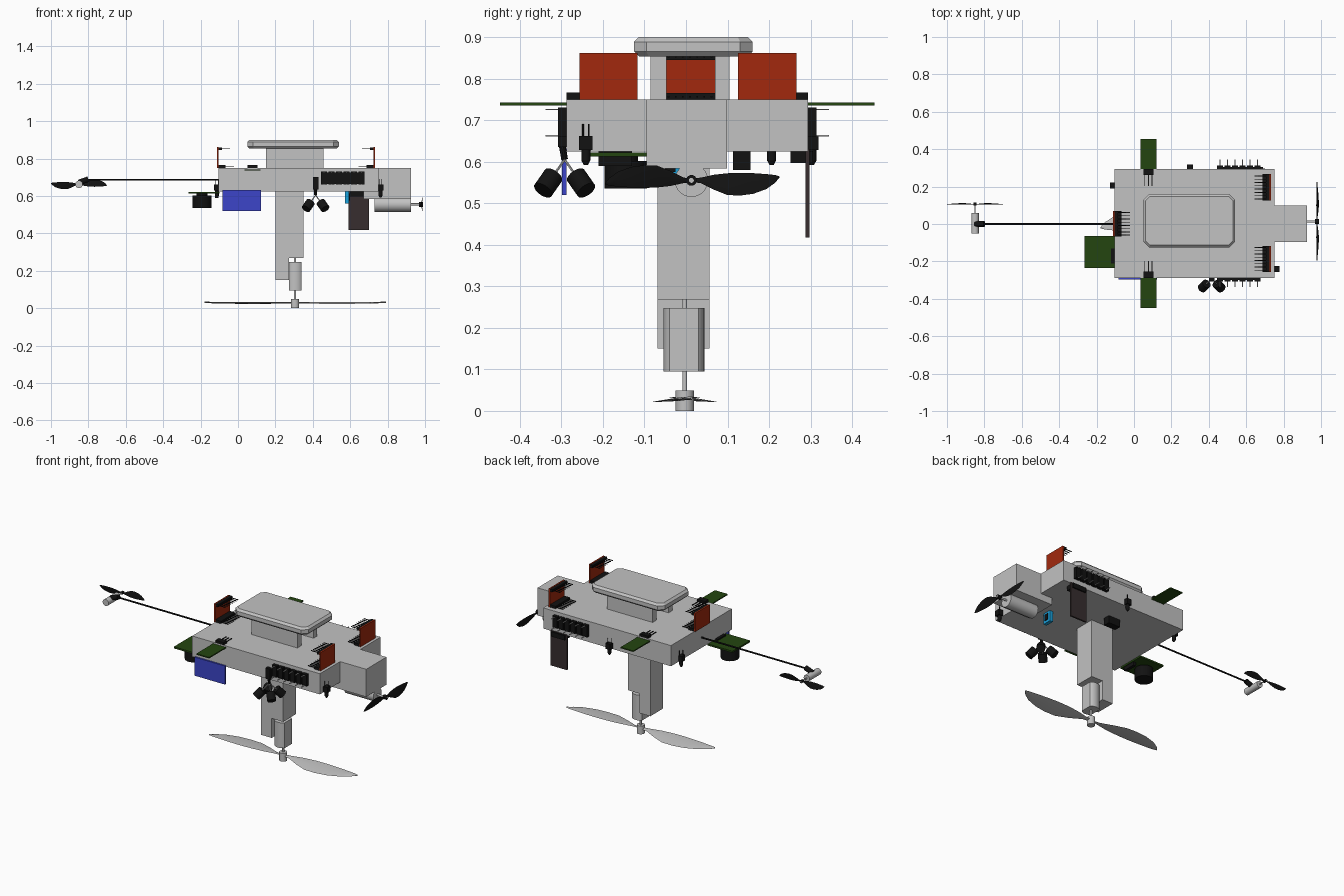
import bpy, bmesh, math
from mathutils import Vector, Matrix

if "Cube" in bpy.data.objects:
    bpy.data.objects.remove(bpy.data.objects["Cube"])


def mat(name, col):
    m = bpy.data.materials.new(name)
    m.diffuse_color = (*col, 1)
    m.use_nodes = True
    m.node_tree.nodes["Principled BSDF"].inputs["Base Color"].default_value = m.diffuse_color
    return m


GRAY = mat("light_gray", (0.54, 0.54, 0.54))
BLACK = mat("black", (0.006, 0.006, 0.006))
RED = mat("board_red", (0.36, 0.022, 0.004))
GREEN = mat("board_green", (0.017, 0.06, 0.005))
BLUE = mat("board_blue", (0.045, 0.06, 0.58))
CYAN = mat("cyan", (0.01, 0.36, 0.72))
BROWN = mat("dark_brown", (0.038, 0.027, 0.028))


def finish(name, bm, m, smooth=False):
    bmesh.ops.recalc_face_normals(bm, faces=bm.faces)
    me = bpy.data.meshes.new(name)
    bm.to_mesh(me)
    bm.free()
    me.materials.append(m)
    ob = bpy.data.objects.new(name, me)
    bpy.context.collection.objects.link(ob)
    if smooth:
        bpy.ops.object.select_all(action='DESELECT')
        ob.select_set(True)
        bpy.context.view_layer.objects.active = ob
        bpy.ops.object.shade_smooth_by_angle(angle=math.radians(35))
    return ob


def add_box(bm, x0, x1, y0, y1, z0, z1):
    mx = Matrix.Translation(((x0 + x1) / 2, (y0 + y1) / 2, (z0 + z1) / 2))
    bmesh.ops.create_cube(bm, size=1, matrix=mx @ Matrix.Diagonal((x1 - x0, y1 - y0, z1 - z0, 1)))


def boxes(name, m, *dims):
    bm = bmesh.new()
    for d in dims:
        add_box(bm, *d)
    return finish(name, bm, m)


def rod(name, a, b, r, m, seg=20, r2=None):
    a, b = Vector(a), Vector(b)
    bm = bmesh.new()
    rot = Vector((0, 0, 1)).rotation_difference(b - a).to_matrix().to_4x4()
    bmesh.ops.create_cone(bm, cap_ends=True, segments=seg, radius1=r, radius2=r if r2 is None else r2,
                          depth=(b - a).length, matrix=Matrix.Translation((a + b) / 2) @ rot)
    return finish(name, bm, m, True)


# Blade outline: distance from hub, one edge, other edge (fractions of half length)
BLADE = [(0.0, 0.02, -0.02), (0.1, 0.03, -0.03), (0.25, 0.10, -0.06), (0.4, 0.155, -0.075),
         (0.55, 0.16, -0.08), (0.7, 0.14, -0.075), (0.85, 0.09, -0.065), (0.95, 0.025, -0.055), (1.0, -0.03, -0.04)]


def propeller(name, m, length, frame, width=1.0, pitch=0.15):
    # Two twisted blades in the local XY plane, axis along local Z
    bm = bmesh.new()
    t = 0.006 * length + 0.001
    for turn in (0, math.pi):
        rings = []
        for s, e0, e1 in BLADE:
            tw = pitch * (1 - 0.6 * s)
            ring = []
            for e, dz in ((e0, 0), ((e0 + e1) / 2, t), (e1, 0), ((e0 + e1) / 2, -t)):
                w = e * width * length
                ring.append(bm.verts.new((s * length, w * math.cos(tw), w * math.sin(tw) + dz)))
            rings.append(ring)
        for a, b in zip(rings, rings[1:]):
            for i in range(4):
                bm.faces.new((a[i], a[(i + 1) % 4], b[(i + 1) % 4], b[i]))
        bm.faces.new(rings[-1])
        bm.faces.new(rings[0])
        bmesh.ops.rotate(bm, verts=[v for r in rings for v in r], matrix=Matrix.Rotation(turn, 3, 'Z'))
    bm.transform(frame)
    return finish(name, bm, m, True)


# Main hull and nose block
boxes("hull", GRAY, (-0.105, 0.75, -0.288, 0.294, 0.625, 0.75))
boxes("nose_block", GRAY, (0.67, 0.925, -0.095, 0.099, 0.583, 0.75))

# Raised deck: two walls with a tunnel, under a chamfered lid
boxes("deck_walls", GRAY, (0.15, 0.457, -0.085, -0.047, 0.75, 0.858), (0.15, 0.457, 0.07, 0.105, 0.75, 0.858))
lid = boxes("deck_lid", GRAY, (0.05, 0.54, -0.125, 0.16, 0.853, 0.90))
bm = bmesh.new()
bm.from_mesh(lid.data)
up = [e for e in bm.edges if abs(e.verts[0].co.z - e.verts[1].co.z) > 0.01]
bmesh.ops.bevel(bm, geom=up, offset=0.03, segments=1, affect='EDGES')
rim = [e for e in bm.edges if abs(e.verts[0].co.z - e.verts[1].co.z) < 0.001]
bmesh.ops.bevel(bm, geom=rim, offset=0.012, segments=1, affect='EDGES')
bm.to_mesh(lid.data)
bm.free()

# Lower pylon, flat-sided motor and large propeller
boxes("pylon", GRAY, (0.20, 0.35, -0.068, 0.056, 0.268, 0.63), (0.20, 0.273, -0.068, 0.056, 0.15, 0.27))
bm = bmesh.new()
bmesh.ops.create_cone(bm, cap_ends=True, segments=40, radius1=0.049, radius2=0.049, depth=0.153,
                      matrix=Matrix.Translation((0.306, -0.005, 0.1715)))
for v in bm.verts:
    v.co.x = max(0.273, min(0.34, v.co.x))
bmesh.ops.remove_doubles(bm, verts=bm.verts, dist=0.0001)
finish("lower_motor", bm, GRAY, True)
rod("lower_shaft", (0.305, -0.003, 0.04), (0.305, -0.003, 0.27), 0.006, GRAY, 12)
rod("lower_hub", (0.305, -0.003, 0), (0.305, -0.003, 0.05), 0.022, GRAY, 24)
propeller("lower_propeller", GRAY, 0.485, Matrix.Translation((0.305, -0.003, 0.03)) @ Matrix.Rotation(math.pi, 4, 'X'))

# Nose motor and propeller
rod("nose_motor", (0.73, 0.013, 0.555), (0.925, 0.013, 0.555), 0.04, GRAY, 32)
rod("nose_shaft", (0.92, 0.013, 0.555), (0.99, 0.013, 0.555), 0.006, GRAY, 12)
rod("nose_hub", (0.968, 0.013, 0.555), (0.99, 0.013, 0.555), 0.013, BLACK, 16)
nose = Matrix(((0, 0, 1, 0.979), (1, 0, 0, 0.015), (0, -1, 0, 0.555), (0, 0, 0, 1)))
propeller("nose_propeller", BLACK, 0.21, nose, 1.12, 0.35)

# Tail boom, clamp, motor and propeller
rod("tail_boom", (-0.105, 0, 0.687), (-0.83, 0, 0.687), 0.005, BLACK, 10)
rod("tail_clamp", (-0.80, 0, 0.69), (-0.85, 0, 0.672), 0.015, BLACK, 12)
rod("tail_motor", (-0.85, -0.052, 0.662), (-0.85, 0.06, 0.662), 0.02, GRAY, 24)
rod("tail_shaft", (-0.85, 0.05, 0.662), (-0.85, 0.115, 0.662), 0.004, GRAY, 10)
rod("tail_hub", (-0.85, 0.098, 0.662), (-0.85, 0.115, 0.662), 0.009, BLACK, 12)
tail = Matrix(((1, 0, 0, -0.85), (0, 0, 1, 0.106), (0, 1, 0, 0.662), (0, 0, 0, 1)))
propeller("tail_propeller", BLACK, 0.15, tail, 1.1, 0.3)


# Upright red boards with two header strips and rows of pins
def red_board(name, x, d, y0, y1):
    def span(a, b):
        return min(x + a * d, x + b * d), max(x + a * d, x + b * d)
    boxes(name, RED, (*span(0, 0.008), y0, y1, 0.75, 0.861))
    boxes(name + "_headers", BLACK, (*span(0.008, 0.045), y0, y1, 0.75, 0.765),
          (*span(0.008, 0.026), y0, y1, 0.845, 0.86))
    pins = []
    for i in range(8):
        y = y0 + (y1 - y0) * (i + 0.5) / 8
        for z, l in ((0.756, 0.09), (0.852, 0.07)):
            pins.append((*span(0.02, l), y - 0.002, y + 0.002, z - 0.002, z + 0.002))
    boxes(name + "_pins", BLACK, *pins)


red_board("red_board_front", 0.733, -1, -0.256, -0.117)
red_board("red_board_back", 0.733, -1, 0.125, 0.266)
red_board("red_board_tail", -0.112, 1, -0.068, 0.07)

# Parts mirrored on both long sides
for s, side, edge in ((-1, "front", -0.288), (1, "back", 0.294)):
    def out(a, b):
        return min(edge + s * a, edge + s * b), max(edge + s * a, edge + s * b)
    boxes("wing_board_" + side, GREEN, (0.035, 0.12, *out(-0.03, 0.16), 0.735, 0.742))
    boxes("wing_header_" + side, BLACK, (0.05, 0.105, *out(-0.033, 0.0), 0.742, 0.766))
    boxes("wing_pins_" + side, BLACK,
          *[(x - 0.002, x + 0.002, *out(-0.09, -0.03), 0.752, 0.756) for x in (0.058, 0.077, 0.096)])
    step = 0.24 / 6
    boxes("terminal_" + side, BLACK,
          *[(0.443 + i * step, 0.475 + i * step, *out(0, 0.02), 0.66, 0.73) for i in range(6)],
          (0.443, 0.675, *out(0, 0.012), 0.665, 0.725))
    boxes("terminal_pins_" + side, GRAY,
          *[(0.457 + i * step, 0.463 + i * step, *out(0.0, 0.05), z, z + 0.003)
            for i in range(6) for z in (0.661, 0.724)])

# Sounder board at the tail
boxes("sounder_board", GREEN, (-0.265, -0.10, -0.235, -0.065, 0.612, 0.622))
rod("sounder", (-0.193, -0.145, 0.535), (-0.193, -0.145, 0.602), 0.051, BLACK, 32)
rod("sounder_neck", (-0.193, -0.145, 0.60), (-0.193, -0.145, 0.614), 0.03, BLACK, 20)
boxes("sounder_header", BLACK, (-0.122, -0.104, -0.21, -0.13, 0.59, 0.63))

# Blue and brown side boards
boxes("blue_board", BLUE, (-0.083, 0.122, -0.298, -0.288, 0.52, 0.632))
boxes("brown_board", BROWN, (0.59, 0.70, 0.287, 0.297, 0.417, 0.63))
boxes("brown_board_header", BLACK, (0.60, 0.69, 0.252, 0.287, 0.597, 0.626), (0.60, 0.69, 0.297, 0.305, 0.597, 0.626))

# Small parts under the hull
boxes("cyan_switch", CYAN, (0.572, 0.594, -0.065, -0.01, 0.56, 0.626))
boxes("switch_face", BLACK, (0.594, 0.599, -0.05, -0.025, 0.575, 0.612))
boxes("belly_socket", BLACK, (0.23, 0.31, 0.113, 0.155, 0.58, 0.626))


# Small lamps clipped to the hull edges
def lamp(name, x, y, z=0.628):
    boxes(name + "_clip", BLACK, (x - 0.016, x + 0.016, y - 0.016, y + 0.016, z, z + 0.034))
    rod(name + "_bulb", (x, y, z - 0.025), (x, y, z), 0.011, BLACK, 12)
    rod(name + "_tip", (x, y, z - 0.036), (x, y, z - 0.025), 0.005, BLACK, 12, 0.011)
    for k in (-0.007, 0.007):
        rod(name + "_pin", (x + k, y + k, z + 0.03), (x + k, y + k, z + 0.062), 0.002, BLACK, 6)


lamp("nose_lamp", 0.762, -0.241)
lamp("tail_lamp", -0.112, 0.206)
lamp("back_lamp", 0.30, 0.303)

# Sensor cluster: four tilted cans hanging from one plug
boxes("cluster_plug", BLACK, (0.401, 0.43, -0.308, -0.288, 0.635, 0.70))
top = Vector((0.415, -0.292, 0.605))
rod("cluster_stem", top, (0.415, -0.298, 0.64), 0.008, BLACK, 10)
for sx in (-1, 1):
    for sy in (-1, 1):
        axis = Vector((0.5 * sx, 0.5 * sy, -0.72)).normalized()
        c = Vector((0.415 + 0.04 * sx, -0.292 + 0.04 * sy, 0.548))
        rod("cluster_can", c - axis * 0.026, c + axis * 0.024, 0.025, BLACK, 16)
        rod("cluster_leg", top, c - axis * 0.02, 0.003, GRAY, 6)
